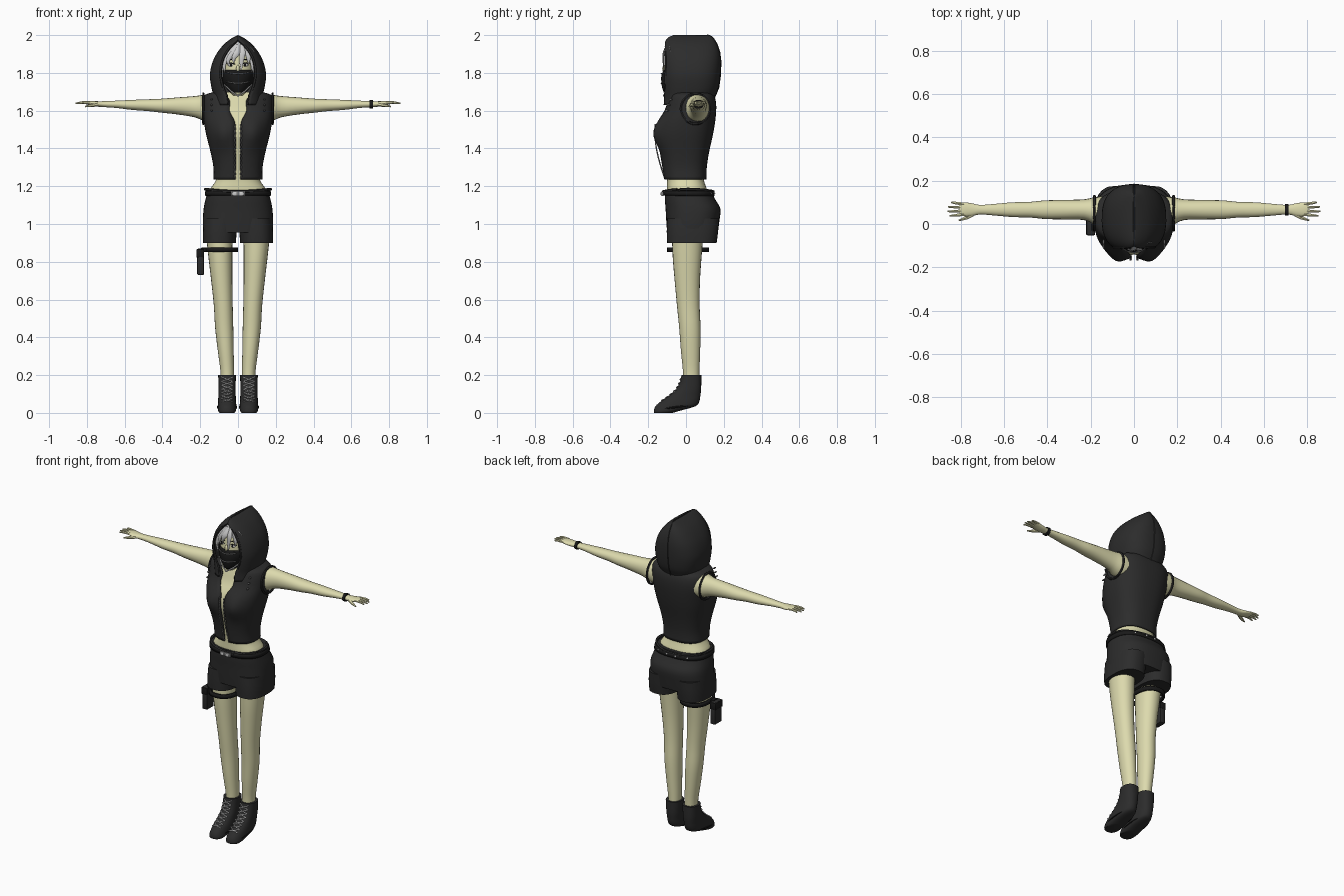
import bpy, bmesh, math
from mathutils import Vector


def material(name, c):
    m = bpy.data.materials.new(name)
    m.diffuse_color = (*c, 1)
    return m


SKIN = material("skin", (0.72, 0.70, 0.42))
DARK = material("dark_cloth", (0.025, 0.025, 0.025))
BLACK = material("black_trim", (0.01, 0.01, 0.01))
LIGHT = material("light_grey", (0.6, 0.6, 0.62))
METAL = material("metal_grey", (0.2, 0.2, 0.2))


def finish(name, bm, mat, mirror=False, thick=0, angle=50):
    me = bpy.data.meshes.new(name)
    bm.to_mesh(me)
    bm.free()
    me.materials.append(mat)
    for p in me.polygons:
        p.use_smooth = True
    me.set_sharp_from_angle(angle=math.radians(angle))
    ob = bpy.data.objects.new(name, me)
    bpy.context.collection.objects.link(ob)
    if thick:
        ob.modifiers.new("thickness", 'SOLIDIFY').thickness = thick
    if mirror:
        ob.modifiers.new("mirror", 'MIRROR').use_clip = False
    return ob


def smooth_rows(rows, k):
    """Catmull-Rom interpolation between the given rows."""
    out = []
    for i in range(len(rows) - 1):
        a, b, c, d = (rows[max(i - 1, 0)], rows[i], rows[i + 1], rows[min(i + 2, len(rows) - 1)])
        for s in range(k):
            t = s / k
            out.append([q + t / 2 * (r - p + t * (2 * p - 5 * q + 4 * r - w + t * (3 * (q - r) + w - p)))
                        for p, q, r, w in zip(a, b, c, d)])
    return out + [list(rows[-1])]


def loft(name, rows, mat, n=2.3, seg=32, axis='z', mode='closed', cap=True, k=3, bust=0, **kw):
    """Rows: height, centre u, half width u, v min, v max, gap. mode: closed / open (front gap) / front (front only)."""
    bm, rings = bmesh.new(), []
    for r in smooth_rows(rows, k):
        h, cu, ru, v0, v1 = r[:5]
        g = max(r[5], 0) if len(r) > 5 else 0
        t0 = math.asin(min(1, g / max(ru, 1e-4)) ** (n / 2))
        lo, hi = {'closed': (0, 2 * math.pi), 'open': (t0, 2 * math.pi - t0), 'front': (-t0, t0)}[mode]
        ring = []
        for j in range(seg + (mode != 'closed')):
            t = lo + (hi - lo) * j / seg
            s, c = math.sin(t), math.cos(t)
            u = cu + ru * math.copysign(abs(s) ** (2 / n), s)
            v = (v0 + v1) / 2 - (v1 - v0) / 2 * math.copysign(abs(c) ** (2 / n), c)
            if bust and v < 0:
                v -= bust * math.exp(-((abs(u) - .08) / .05) ** 2 - ((h - 1.475) / .07) ** 2)
            ring.append(bm.verts.new((u, v, h) if axis == 'z' else (h, u, v)))
        rings.append(ring)
    m = len(rings[0])
    for a, b in zip(rings, rings[1:]):
        for j in range(m if mode == 'closed' else m - 1):
            q = (j + 1) % m
            bm.faces.new((a[j], a[q], b[q], b[j]))
    if cap and mode == 'closed':
        bm.faces.new(rings[0][::-1])
        bm.faces.new(rings[-1])
    return finish(name, bm, mat, **kw)


def tube(name, paths, mat, seg=6, flat=1, k=1, **kw):
    """Round tubes; each path is a list of (x, y, z, radius); flat squashes them in y."""
    bm = bmesh.new()
    for path in paths:
        pts = smooth_rows(path, k) if k > 1 else path
        P, rings = [Vector(p[:3]) for p in pts], []
        for i, p in enumerate(P):
            d = (P[min(i + 1, len(P) - 1)] - P[max(i - 1, 0)]).normalized()
            a = d.cross(Vector((0, 1, 0)) if abs(d.y) < .9 else Vector((1, 0, 0))).normalized()
            b = d.cross(a)
            rings.append([bm.verts.new(p + pts[i][3] * (a * math.cos(w) + b * math.sin(w) * flat))
                          for w in (2 * math.pi * j / seg for j in range(seg))])
        for a, b in zip(rings, rings[1:]):
            for j in range(seg):
                bm.faces.new((a[j], a[(j + 1) % seg], b[(j + 1) % seg], b[j]))
        bm.faces.new(rings[0][::-1])
        bm.faces.new(rings[-1])
    return finish(name, bm, mat, **kw)


def box(name, c, size, mat, bevel=.004, **kw):
    bm = bmesh.new()
    bmesh.ops.create_cube(bm, size=1)
    for v in bm.verts:
        v.co = Vector(a + b * s for a, b, s in zip(c, v.co, size))
    bmesh.ops.bevel(bm, geom=bm.edges[:], offset=bevel, segments=2, affect='EDGES', profile=.5)
    return finish(name, bm, mat, angle=30, **kw)


def blobs(name, items, mat, **kw):
    """Small ellipsoids: centre then radii."""
    bm = bmesh.new()
    for c, r in items:
        for v in bmesh.ops.create_uvsphere(bm, u_segments=12, v_segments=8, radius=1)['verts']:
            v.co = Vector(a + b * s for a, b, s in zip(c, v.co, r))
    return finish(name, bm, mat, **kw)


# Sleeveless vest, open down the front, and the torso inside it
vest = [(1.235, 0, .130, -.115, .108, .014), (1.30, 0, .130, -.125, .110, .012), (1.38, 0, .145, -.138, .122, .012),
        (1.47, 0, .168, -.152, .142, .012), (1.54, 0, .180, -.145, .154, .016), (1.60, 0, .186, -.115, .160, .045),
        (1.65, 0, .186, -.098, .158, .042), (1.685, 0, .172, -.085, .145, .065), (1.70, 0, .12, -.07, .12, .07)]
loft("vest", vest, DARK, n=2.5, seg=48, mode='open', bust=.03, thick=.007)
torso = [(h, 0, w - .014, a + .014, b - .014) for h, _, w, a, b, _ in vest]
loft("torso", [(1.13, 0, .16, -.095, .12), (1.18, 0, .15, -.1, .112)] + torso, SKIN, n=2.4, seg=40, bust=.03)
loft("neck", [(1.66, 0, .058, -.04, .08), (1.70, 0, .048, -.04, .07), (1.76, 0, .048, -.04, .07)], SKIN, seg=20)
tube("zip_edge", [[(.014 + .004 * (i % 2), -.112 - .052 * math.sin(min(1, i / 22) * 1.7), 1.24 + i * .012, .004)
                   for i in range(25)]], METAL, mirror=True)
blobs("vest_studs", [((.14, -.083 - .01 * i, 1.66 - i * .03), (.005, .012, .005)) for i in range(3)], METAL, mirror=True)
tube("armhole_trim", [[(.183, .05 + .078 * math.cos(t), 1.61 + .08 * math.sin(t), .007)
                       for t in (i * math.pi / 12 for i in range(25))]], DARK, mirror=True)

# Hood with its pointed opening and centre seam
hood = [(1.63, 0, .125, -.125, .135, .055), (1.68, 0, .130, -.125, .155, .062), (1.72, 0, .140, -.128, .172, .078),
        (1.79, 0, .149, -.132, .182, .093), (1.86, 0, .134, -.132, .184, .085), (1.91, 0, .108, -.128, .178, .062),
        (1.95, 0, .076, -.118, .165, .03), (1.975, 0, .046, -.105, .150, .002), (1.99, 0, .022, -.09, .138, 0),
        (1.998, 0, .005, -.07, .12, 0)]
loft("hood", hood, DARK, n=2.5, seg=44, mode='open', thick=.007)
tube("hood_seam", [[(0, r[4], r[0], .004) for r in hood] + [(0, -.07, 1.996, .004)]], DARK)
tube("hood_rim", [[(r[5], r[3] + .012 + r[5] * .14, r[0], .008) for r in hood[:8]]], DARK, k=3, mirror=True)

# Head, mask and face
head = [(1.68, 0, .025, -.10, -.02), (1.71, 0, .055, -.11, .05), (1.76, 0, .078, -.112, .09),
        (1.83, 0, .086, -.112, .11), (1.90, 0, .082, -.105, .115), (1.95, 0, .055, -.08, .09), (1.972, 0, .02, -.04, .05)]
loft("head", head, SKIN, seg=28)
loft("mask", [(1.695, 0, .045, -.117, .04, .04), (1.73, 0, .072, -.128, .08, .07), (1.78, 0, .088, -.131, .09, .087),
              (1.815, 0, .092, -.120, .10, .091)], BLACK, n=2, mode='front', thick=.004)
tube("mask_trim", [[(0, -.118, 1.678, .004), (.04, -.105, 1.705, .004), (.075, -.08, 1.74, .003)]], LIGHT, mirror=True)
tube("mask_ridges", [[(0, -.132, z, .003), (.03, -.127, z + .002, .003), (.06, -.108, z + .008, .003)]
                     for z in (1.745, 1.795)], METAL, mirror=True)
blobs("nose", [((0, -.114, 1.822), (.01, .012, .02))], SKIN)
blobs("eyes", [((.037, -.103, 1.842), (.018, .006, .008))], LIGHT, mirror=True)
blobs("pupils", [((.037, -.108, 1.842), (.006, .004, .007))], BLACK, mirror=True)
tube("eyelids_and_brows", [[(.014, -.11, z - .004, .002), (.037, -.109, z + .004, .003), (.06, -.098, z, .002)]
                           for z in (1.849, 1.868)], BLACK, mirror=True)

# Pale hair: cap and swept fringe strands
loft("hair_cap", [(1.885, 0, .091, -.105, .12), (1.92, 0, .08, -.108, .11), (1.95, 0, .062, -.095, .1),
                  (1.968, 0, .03, -.07, .07)], LIGHT, seg=28)
strands = []
for x, z in ((-.082, 1.77), (-.07, 1.80), (-.05, 1.835), (-.022, 1.85), (.018, 1.81), (.055, 1.845), (.074, 1.80), (.085, 1.77)):
    y = -.122 + 5 * x * x
    strands.append([(.012 + x * .25, -.098, 1.95, .008), (.012 + x * .7, y + .003, 1.91, .015),
                    (x * 1.02, y, (1.91 + z) / 2, .011), (x, y + .003, z, .001)])
tube("hair_strands", strands, LIGHT, flat=.35, k=3)

# Arms, hands and wristband
loft("arm", [(.13, .055, .072, 1.535, 1.685), (.18, .06, .064, 1.545, 1.684), (.23, .066, .048, 1.565, 1.677),
             (.32, .066, .045, 1.58, 1.67), (.41, .066, .043, 1.59, 1.663), (.48, .066, .036, 1.598, 1.66),
             (.56, .066, .034, 1.604, 1.657), (.64, .066, .027, 1.614, 1.653), (.71, .066, .022, 1.619, 1.65),
             (.75, .066, .030, 1.622, 1.65), (.785, .068, .032, 1.63, 1.651), (.805, .068, .027, 1.634, 1.649)],
     SKIN, axis='x', seg=20, n=2.1, mirror=True)
tube("fingers", [[(.785, .044 + .016 * i, 1.642, .008), (.825, .04 + .019 * i, 1.643, .007),
                  (e, .037 + .021 * i, 1.638, .004)] for i, e in enumerate((.85, .86, .858, .842))]
     + [[(.745, .045, 1.634, .011), (.775, .028, 1.628, .009), (.808, .017, 1.622, .004)]], SKIN, k=2, mirror=True)
loft("wristband", [(.697, .066, .027, 1.611, 1.657), (.714, .066, .027, 1.611, 1.657)], BLACK, axis='x', seg=20, k=1)

# Shorts: hips and two leg cuffs
loft("shorts_hips", [(.955, 0, .183, -.10, .168), (1.01, 0, .186, -.104, .176), (1.08, 0, .182, -.108, .182),
                     (1.13, 0, .172, -.112, .155), (1.18, 0, .160, -.112, .132)], DARK, n=2.5, seg=40)
loft("shorts_leg", [(.90, .098, .087, -.10, .162), (.96, .096, .089, -.102, .17), (1.03, .09, .09, -.10, .175)],
     DARK, n=2.5, mirror=True)

# Belts, buckle and rivets
loft("belt", [(1.15, 0, .176, -.120, .152), (1.176, 0, .173, -.120, .145)], BLACK, n=2.5, k=1, seg=40, cap=False, thick=.012)
tube("upper_belt", [[(.172 * math.sin(t), .012 - .132 * math.cos(t), 1.172 + .012 * math.sin(t) ** 2, .008)
                     for t in (i * math.pi / 20 for i in range(41))]], DARK)
box("buckle_plate", (.0, -.124, 1.16), (.075, .012, .026), METAL)
box("buckle_clasp", (.018, -.129, 1.16), (.022, .01, .02), LIGHT, mirror=True)
blobs("belt_rivets", [((x, .151 - 2.2 * x * x, 1.163), (.006, .006, .006)) for x in (.03, .1)], LIGHT, mirror=True)

# Legs
loft("leg", [(.15, .057, .035, -.015, .07), (.22, .057, .036, -.016, .071), (.33, .065, .042, -.027, .075),
             (.45, .073, .048, -.036, .077), (.57, .078, .05, -.048, .072), (.70, .086, .056, -.06, .074),
             (.82, .093, .063, -.07, .082), (.92, .098, .069, -.074, .09)], SKIN, seg=24, n=2.1, mirror=True)

# Wedge boots with laces
boot = [(0, .058, .04, -.168, -.07), (.012, .058, .047, -.17, -.03), (.035, .058, .049, -.162, .05),
        (.06, .058, .048, -.135, .07), (.09, .058, .046, -.092, .076), (.125, .058, .046, -.052, .08),
        (.165, .058, .046, -.032, .081), (.2, .058, .047, -.024, .081)]
loft("boot", boot, DARK, seg=28, n=2.4, mirror=True)
tube("sole_trim", [[(.058 + .049 * math.sin(t), -.056 - .108 * math.cos(t), .03 - .014 * math.cos(t), .005)
                    for t in (i * math.pi / 12 for i in range(25))]], BLACK, mirror=True)
shin = [(.19, -.028), (.165, -.036), (.145, -.045), (.125, -.056), (.107, -.076), (.09, -.096), (.075, -.118), (.06, -.139)]
laces = []
for (z0, y0), (z1, y1) in zip(shin, shin[1:]):
    for s in (-1, 1):
        laces.append([(.058 - s * .03, y0 + .008, z0, .0025), (.058, (y0 + y1) / 2, (z0 + z1) / 2, .0025),
                      (.058 + s * .03, y1 + .008, z1, .0025)])
tube("laces", laces, LIGHT, seg=5, mirror=True)

# Thigh strap and pouch, on one leg only
loft("thigh_strap", [(.852, -.088, .088, -.1, .122), (.876, -.088, .088, -.1, .122)], BLACK, k=1, cap=False, thick=.012)
box("thigh_pouch", (-.198, -.015, .8), (.036, .07, .14), DARK, bevel=.007)
box("pouch_flap", (-.2, -.015, .845), (.042, .074, .045), BLACK, bevel=.006)
box("pouch_loop", (-.18, -.015, .864), (.03, .04, .022), BLACK)
